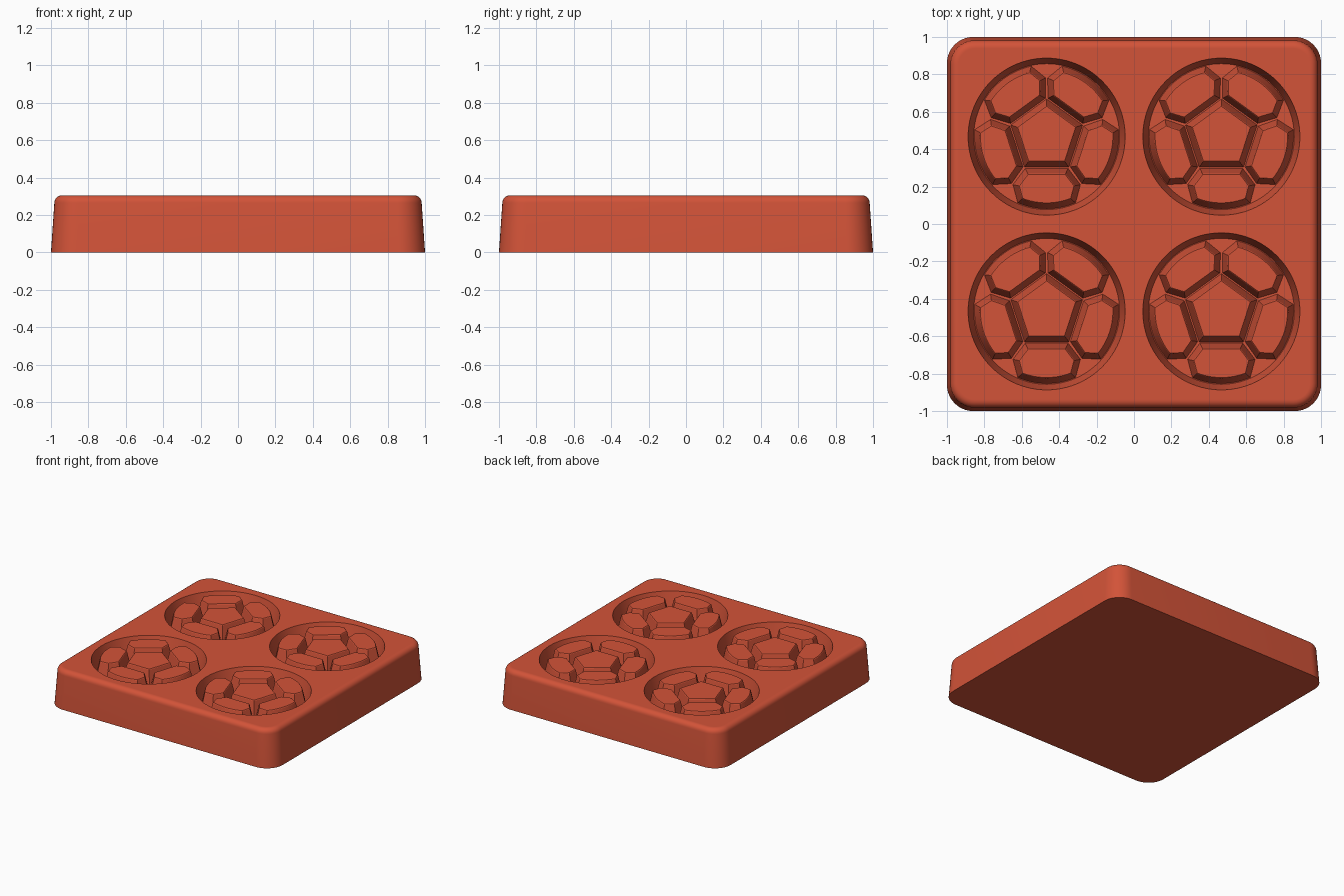
import bpy, bmesh, math
from mathutils import Vector, Matrix

if "Cube" in bpy.data.objects:
    bpy.data.objects.remove(bpy.data.objects["Cube"], do_unlink=True)

TOP, DEPTH, PITCH, DRAFT = 0.305, 0.13, 0.467, 0.03
FLOOR = TOP - DEPTH
CENTRES = [(x, y) for x in (-PITCH, PITCH) for y in (-PITCH, PITCH)]

terracotta = bpy.data.materials.new("terracotta_red")
terracotta.use_nodes = True
colour = (0.65, 0.087, 0.04, 1)
terracotta.diffuse_color = colour
terracotta.node_tree.nodes["Principled BSDF"].inputs["Base Color"].default_value = colour


def loft(bm, rings):
    """Skin closed rings of equal length and cap both ends."""
    loops = [[bm.verts.new(p) for p in ring] for ring in rings]
    n = len(loops[0])
    for low, high in zip(loops, loops[1:]):
        for i in range(n):
            j = (i + 1) % n
            bm.faces.new((low[i], low[j], high[j], high[i]))
    bm.faces.new(loops[0][::-1])
    bm.faces.new(loops[-1])


def finish(bm, name):
    bmesh.ops.recalc_face_normals(bm, faces=bm.faces)
    mesh = bpy.data.meshes.new(name)
    bm.to_mesh(mesh)
    bm.free()
    mesh.materials.append(terracotta)
    obj = bpy.data.objects.new(name, mesh)
    bpy.context.collection.objects.link(obj)
    return obj


def activate(obj):
    bpy.ops.object.select_all(action='DESELECT')
    obj.select_set(True)
    bpy.context.view_layer.objects.active = obj


def smooth(obj):
    activate(obj)
    bpy.ops.object.shade_smooth_by_angle(angle=math.radians(25))


def circle(cx, cy, r, z, n=96):
    return [(cx + r * math.cos(math.tau * i / n), cy + r * math.sin(math.tau * i / n), z)
            for i in range(n)]


def rounded_square(half, r, z, steps=10):
    pts = []
    for k, (sx, sy) in enumerate([(1, 1), (-1, 1), (-1, -1), (1, -1)]):
        for i in range(steps + 1):
            a = math.pi / 2 * (k + i / steps)
            pts.append((sx * (half - r) + r * math.cos(a),
                        sy * (half - r) + r * math.sin(a), z))
    return pts


def grow(poly, d):
    """Offset a counter-clockwise outline outward with mitred corners."""
    out = []
    for i, p in enumerate(poly):
        a = (p - poly[i - 1]).normalized()
        b = (poly[(i + 1) % len(poly)] - p).normalized()
        na, nb = Vector((a.y, -a.x)), Vector((b.y, -b.x))
        out.append(p + (na + nb) * d / (1 + na.dot(nb)))
    return out


# Block with drafted sides and a rounded top edge
FILLET = 0.04
rings = [rounded_square(1, 0.14, 0)]
for i in range(7):
    a = math.pi / 2 * i / 6
    inset = FILLET * (1 - math.cos(a))
    rings.append(rounded_square(0.982 - inset, 0.13 - inset, TOP - FILLET * (1 - math.sin(a))))
rings.append(rounded_square(0.938, 0.086, TOP))
bm = bmesh.new()
loft(bm, rings)
block = finish(bm, "mould_block")

# Four round pockets cut into the block
bm = bmesh.new()
slope = DRAFT / DEPTH
for cx, cy in CENTRES:
    loft(bm, [circle(cx, cy, 0.39, FLOOR),
              circle(cx, cy, 0.42 + slope * 0.05, TOP + 0.05)])
cutter = finish(bm, "pocket_cutter")
cutter.hide_render = True
cut = block.modifiers.new("pockets", 'BOOLEAN')
cut.operation = 'DIFFERENCE'
cut.solver = 'EXACT'
cut.object = cutter
activate(block)
bpy.ops.object.modifier_apply(modifier=cut.name)
bpy.data.objects.remove(cutter, do_unlink=True)
smooth(block)

# Outlines of the raised panels: centre pentagon and outer panel with a curved rim
pentagon = [Vector((0.165 * math.cos(a), 0.165 * math.sin(a)))
            for a in (math.pi / 2 + math.tau * k / 5 for k in range(5))]
half_side = [(0.20, 0.10), (0.263, 0.148)]
sweep = math.atan2(0.13, 0.332)
panel = [Vector((u, -v)) for u, v in half_side]
panel += [Vector((0.356 * math.cos(a), 0.356 * math.sin(a)))
          for a in (sweep * (i / 6 - 1) for i in range(13))]
panel += [Vector((u, v)) for u, v in reversed(half_side)]


def raise_panel(bm, outline, centre):
    rings = [[(p.x + centre[0], p.y + centre[1], z) for p in grow(outline, d)]
             for d, z in ((DRAFT, FLOOR - 0.002), (0.002, TOP - 0.006), (-0.002, TOP - 0.001))]
    loft(bm, rings)


for index, centre in enumerate(CENTRES, 1):
    bm = bmesh.new()
    raise_panel(bm, pentagon, centre)
    smooth(finish(bm, f"centre_panel_{index}"))
    bm = bmesh.new()
    for k in range(5):
        turn = Matrix.Rotation(-math.pi / 2 + math.tau * k / 5, 2)
        raise_panel(bm, [turn @ p for p in panel], centre)
    smooth(finish(bm, f"outer_panels_{index}"))
